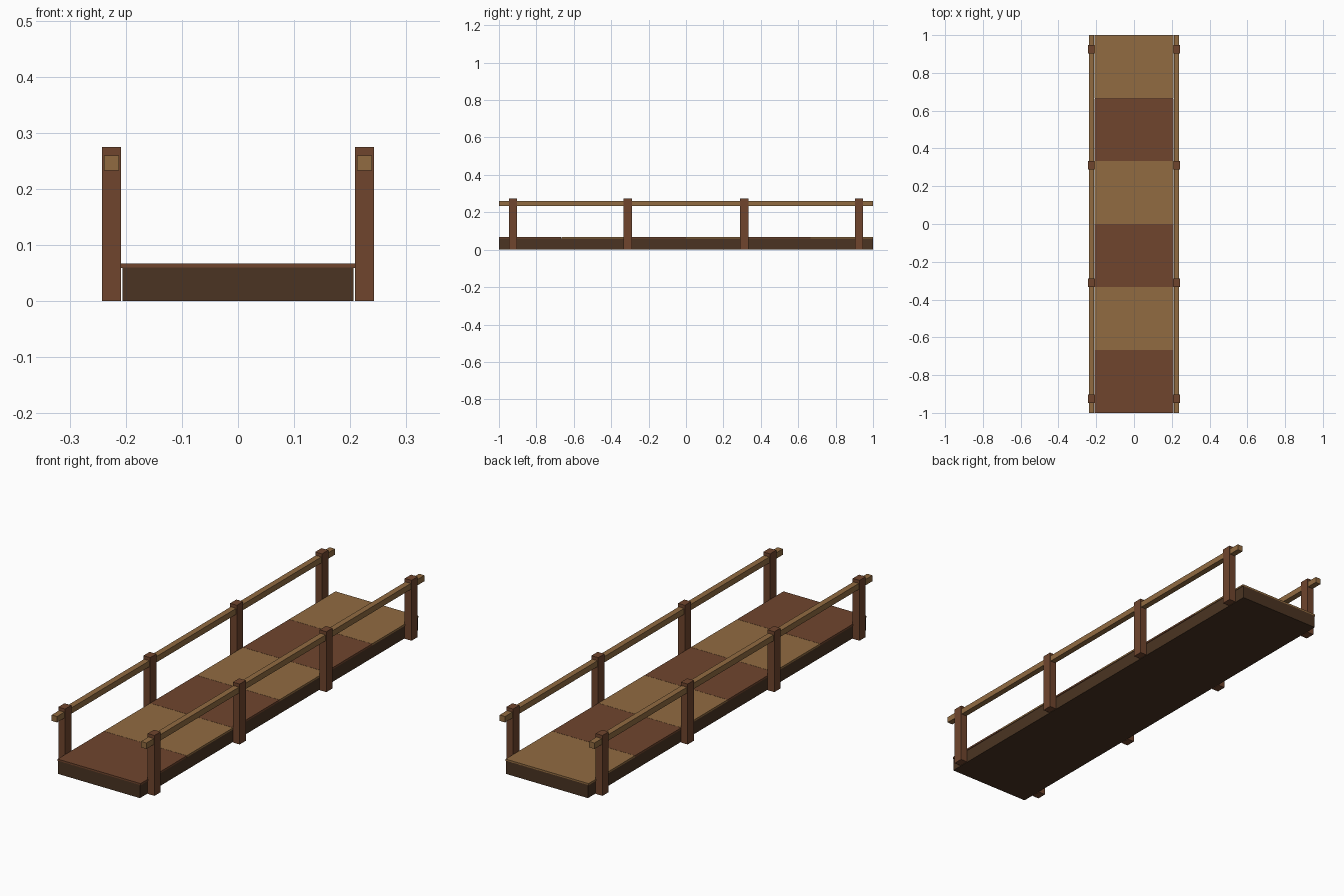
import bpy
from mathutils import Matrix, Vector
import bmesh

cube = bpy.data.objects.get("Cube")
if cube:
    bpy.data.objects.remove(cube, do_unlink=True)


def material(name, rgb):
    mat = bpy.data.materials.new(name)
    mat.use_nodes = True
    color = (*rgb, 1.0)
    mat.diffuse_color = color
    mat.node_tree.nodes["Principled BSDF"].inputs["Base Color"].default_value = color
    return mat


light_wood = material("light_wood", (0.283, 0.147, 0.053))
red_wood = material("red_brown_wood", (0.160, 0.060, 0.027))
dark_wood = material("dark_wood", (0.069, 0.034, 0.016))


def box(name, low, high, mat):
    """Flat-shaded box between two opposite corners."""
    low, high = Vector(low), Vector(high)
    bm = bmesh.new()
    bmesh.ops.create_cube(bm, size=1, matrix=Matrix.LocRotScale(None, None, high - low))
    mesh = bpy.data.meshes.new(name)
    bm.to_mesh(mesh)
    bm.free()
    mesh.materials.append(mat)
    obj = bpy.data.objects.new(name, mesh)
    obj.location = (low + high) / 2
    bpy.context.collection.objects.link(obj)
    return obj


# Solid beam under the deck
box("deck_base", (-0.206, -1, 0), (0.206, 1, 0.06), dark_wood)

# Six wide planks in alternating colours
plank_count = 6
plank_length = 2 / plank_count
for i in range(plank_count):
    y = -1 + i * plank_length
    box(f"deck_plank_{i + 1}", (-0.209, y, 0.059), (0.209, y + plank_length - 0.001 * (i < 5), 0.067),
        light_wood if i % 2 else red_wood)

# Posts and handrail on both sides
for side, label in ((1, "left"), (-1, "right")):
    x = side * 0.2255
    for i, y in enumerate((-0.925, -0.312, 0.312, 0.925)):
        box(f"{label}_post_{i + 1}", (x - 0.017, y - 0.0225, 0), (x + 0.017, y + 0.0225, 0.275), red_wood)
    box(f"{label}_handrail", (x - 0.0135, -1, 0.233), (x + 0.0135, 1, 0.26), light_wood)
